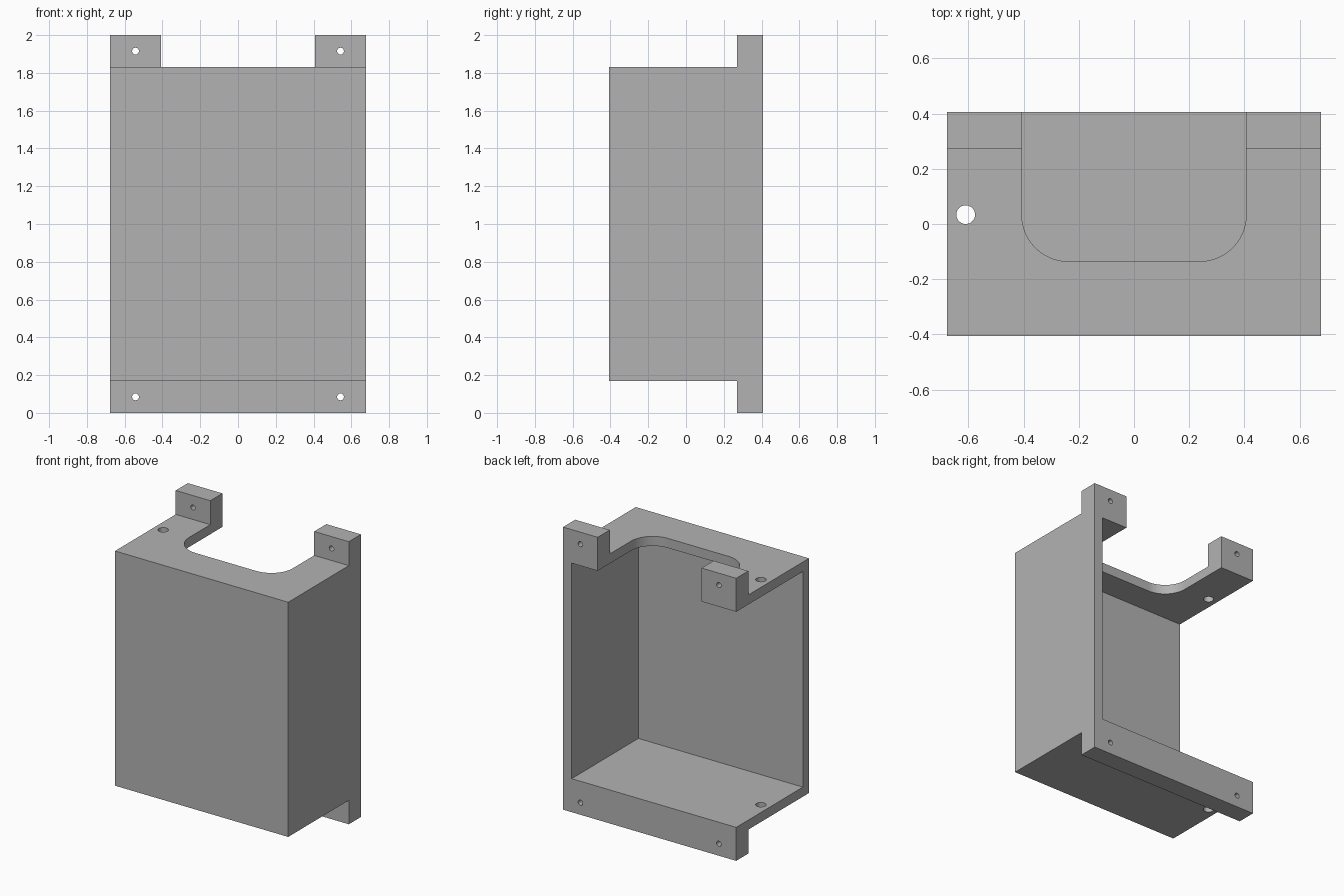
import bpy, bmesh, math
from mathutils import Matrix

if "Cube" in bpy.data.objects:
    bpy.data.objects.remove(bpy.data.objects["Cube"], do_unlink=True)

U = 2 / 29.5              # wall thickness, the design module
X, Y = 10 * U, 6 * U      # half width and half depth
LUG = 2.5 * U             # lug height above and below the box

grey = bpy.data.materials.new("plain_grey")
grey.use_nodes = True
grey.diffuse_color = (0.45, 0.45, 0.45, 1)
grey.node_tree.nodes["Principled BSDF"].inputs["Base Color"].default_value = (0.45, 0.45, 0.45, 1)


def add_object(name, bm):
    bmesh.ops.recalc_face_normals(bm, faces=bm.faces)
    mesh = bpy.data.meshes.new(name)
    bm.to_mesh(mesh)
    bm.free()
    mesh.materials.append(grey)
    obj = bpy.data.objects.new(name, mesh)
    bpy.context.collection.objects.link(obj)
    return obj


def prism(name, points, direction):
    bm = bmesh.new()
    face = bm.faces.new([bm.verts.new(p) for p in points])
    new = bmesh.ops.extrude_face_region(bm, geom=[face])["geom"]
    bmesh.ops.translate(bm, vec=direction, verts=[v for v in new if isinstance(v, bmesh.types.BMVert)])
    return add_object(name, bm)


def drill(name, location, radius, length, axis):
    bm = bmesh.new()
    turn = Matrix.Rotation(math.pi / 2, 4, "X") if axis == "Y" else Matrix()
    bmesh.ops.create_cone(bm, cap_ends=True, segments=32, radius1=radius, radius2=radius,
                          depth=length, matrix=Matrix.Translation(location) @ turn)
    return add_object(name, bm)


# Body: side profile with the rear mounting flanges, extruded across the width
lower = [(Y, 0), (Y - 2 * U, 0), (Y - 2 * U, LUG), (-Y, LUG)]
profile = lower + [(y, 2 - z) for y, z in reversed(lower)]
body = prism("open_box_bracket", [(-X, y, z) for y, z in profile], (2 * X, 0, 0))

# Cavity, open to the back and to the right side
floor, ceiling = LUG + U, 2 - LUG - U
cavity = prism("cavity_cutter",
               [(-X - 1, 1 - 2 * Y + Y, floor)] and
               [(-1, U - Y, floor), (X - U, U - Y, floor), (X - U, 1, floor), (-1, 1, floor)],
               (0, 0, ceiling - floor))

# Round-cornered notch through the top plate and between the upper lugs
radius, half, front = 2.5 * U, 6 * U, -2 * U
notch_points = [(half, 1, 1.6)]
for side in (1, -1):
    arc = [(side * (half - radius + radius * math.cos(a)), front + radius - radius * math.sin(a), 1.6)
           for a in (math.pi / 2 * i / 16 for i in range(17))]
    notch_points += arc[::side]
notch_points.append((-half, 1, 1.6))
notch = prism("notch_cutter", notch_points, (0, 0, 1))

# Screw holes in the flanges and a cable hole through both plates
cutters = [cavity, notch]
for x in (-8 * U, 8 * U):
    for z in (LUG / 2, 2 - LUG / 2):
        cutters.append(drill("screw_hole_cutter", (x, Y - U, z), 0.018, 0.4, "Y"))
cutters.append(drill("cable_hole_cutter", (-9 * U, U / 2, 1), U / 2, 3, "Z"))

for cutter in cutters:
    mod = body.modifiers.new("cut", "BOOLEAN")
    mod.operation = "DIFFERENCE"
    mod.solver = "EXACT"
    mod.object = cutter
    cutter.hide_render = True

# Apply the cuts and tidy up the helpers
bpy.ops.object.select_all(action="DESELECT")
body.select_set(True)
bpy.context.view_layer.objects.active = body
for mod in list(body.modifiers):
    bpy.ops.object.modifier_apply(modifier=mod.name)
for cutter in cutters:
    bpy.data.objects.remove(cutter, do_unlink=True)
bpy.ops.object.shade_smooth_by_angle(angle=math.radians(30))
